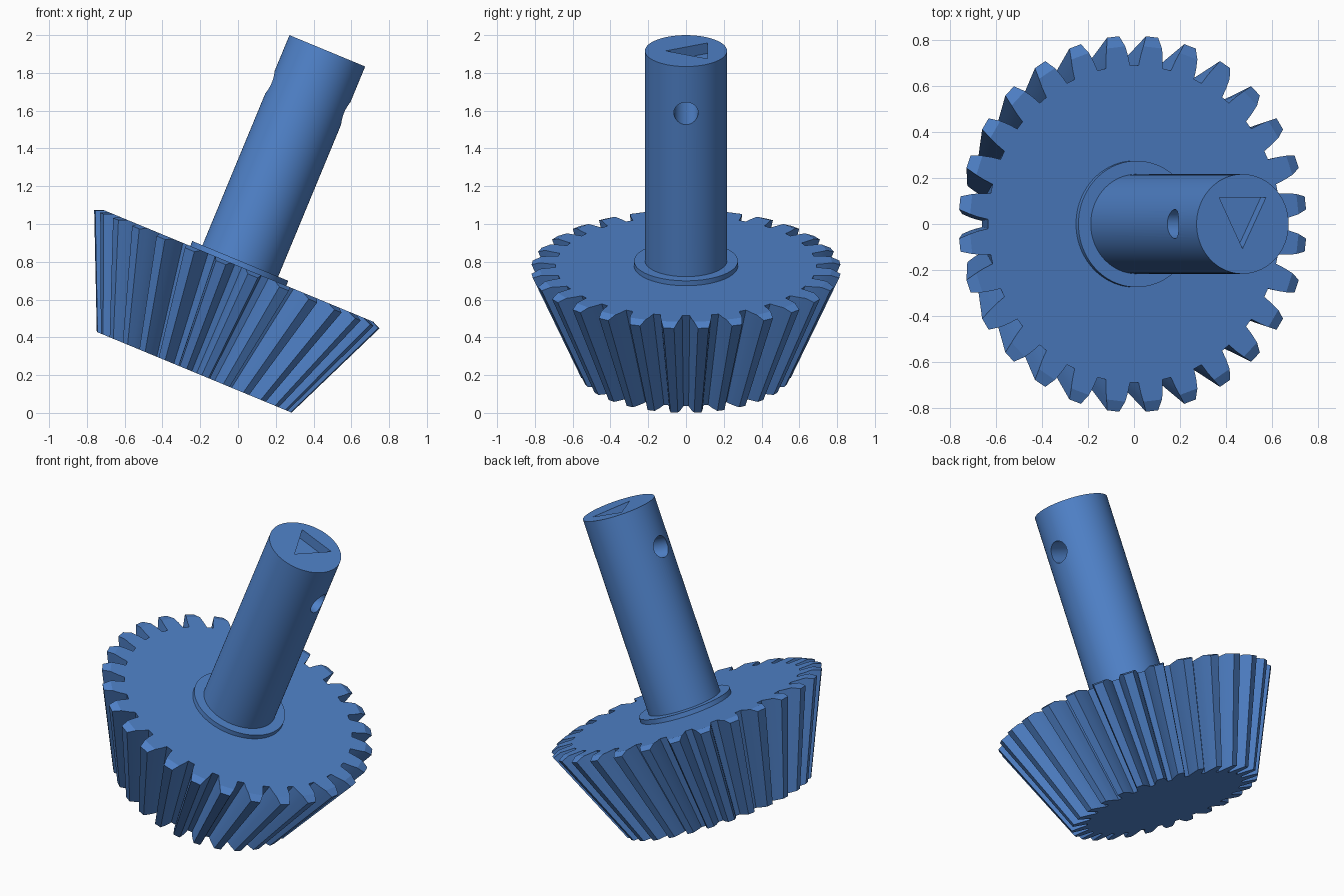
import bpy, bmesh, math
from mathutils import Matrix

cube = bpy.data.objects.get("Cube")
if cube:
    bpy.data.objects.remove(cube, do_unlink=True)

# The whole part leans towards +x
TILT = Matrix.Translation((-0.232, 0, 0.215)) @ Matrix.Rotation(math.radians(22.5), 4, 'Y')
TEETH = 28
APEX = 1.27          # distance of the cone apex below the small face
FACE = 0.61          # height of the large face along the axis
CHAMFER_R = 0.775    # where the large face turns into the back cone
SHAFT_R = 0.217
SHAFT_TOP = 1.842

blue = bpy.data.materials.new("blue")
blue.use_nodes = True
colour = (0.08, 0.225, 0.59, 1)
blue.diffuse_color = colour
blue.node_tree.nodes["Principled BSDF"].inputs["Base Color"].default_value = colour


def finish(name, bm, angle=30):
    """Turn a bmesh into a tilted, coloured object with sharp edges kept."""
    bmesh.ops.recalc_face_normals(bm, faces=bm.faces)
    mesh = bpy.data.meshes.new(name)
    bm.to_mesh(mesh)
    bm.free()
    mesh.materials.append(blue)
    ob = bpy.data.objects.new(name, mesh)
    bpy.context.collection.objects.link(ob)
    ob.matrix_world = TILT
    select(ob)
    bpy.ops.object.shade_smooth_by_angle(angle=math.radians(angle))
    return ob


def select(ob):
    bpy.ops.object.select_all(action='DESELECT')
    ob.select_set(True)
    bpy.context.view_layer.objects.active = ob
    bpy.context.view_layer.update()


def cylinder(name, radius, low, high, sides=96, turn=None):
    bm = bmesh.new()
    place = Matrix.Translation((0, 0, (low + high) / 2))
    bmesh.ops.create_cone(bm, cap_ends=True, segments=sides, radius1=radius,
                          radius2=radius, depth=high - low, matrix=place)
    if turn:
        bm.transform(turn)
    return finish(name, bm)


def cut(ob, cutter):
    cutter.hide_render = True
    mod = ob.modifiers.new("cut", 'BOOLEAN')
    mod.operation, mod.solver, mod.object = 'DIFFERENCE', 'EXACT', cutter
    select(ob)
    bpy.ops.object.modifier_apply(modifier=mod.name)
    bpy.data.objects.remove(cutter, do_unlink=True)


def bevel_gear():
    # Half tooth: radius and half angle, from root to tip
    flank = [(0.69, 0.083), (0.735, 0.071), (CHAMFER_R, 0.057), (0.82, 0.035)]
    tooth = [(r, -a) for r, a in flank] + [(r, a) for r, a in reversed(flank)]
    bm = bmesh.new()
    upper, lower, rim = [], [], []
    for i in range(TEETH):
        mid = (i + 0.5) * math.tau / TEETH
        ring = []
        for r, a in tooth:
            c, s = math.cos(mid + a), math.sin(mid + a)
            z = FACE - 0.44 * max(0, r - CHAMFER_R)
            k = APEX / (APEX + z)
            ring.append(bm.verts.new((r * c, r * s, z)))
            lower.append(bm.verts.new((r * k * c, r * k * s, 0)))
        upper += ring
        rim += ring[:3] + ring[5:]
        bm.faces.new(ring[2:6])          # sloping back of the tooth tip
    n = len(upper)
    for i in range(n):
        j = (i + 1) % n
        bm.faces.new((lower[i], lower[j], upper[j], upper[i]))
    bm.faces.new(rim)
    bm.faces.new(lower)
    return finish("bevel_gear", bm, 12)


def triangle_cutter():
    bm = bmesh.new()
    base = [bm.verts.new((x, y, SHAFT_TOP - 0.06))
            for x, y in ((-0.11, 0.115), (0.11, 0.115), (0, -0.107))]
    face = bm.faces.new(base)
    out = bmesh.ops.extrude_face_region(bm, geom=[face])["geom"]
    bmesh.ops.translate(bm, vec=(0, 0, 0.2),
                        verts=[v for v in out if isinstance(v, bmesh.types.BMVert)])
    return finish("triangle_cutter", bm)


# Gear and raised collar
bevel_gear()
cylinder("collar", 0.275, FACE - 0.02, 0.638)

# Shaft with a cross hole and a triangular recess in its end
shaft = cylinder("shaft", SHAFT_R, FACE - 0.02, SHAFT_TOP)
across = Matrix.Translation((0, 0, 1.573)) @ Matrix.Rotation(math.pi / 2, 4, 'Y')
cut(shaft, cylinder("hole_cutter", 0.064, -0.4, 0.4, 48, across))
cut(shaft, triangle_cutter())
select(shaft)
bpy.ops.object.shade_smooth_by_angle(angle=math.radians(30))
